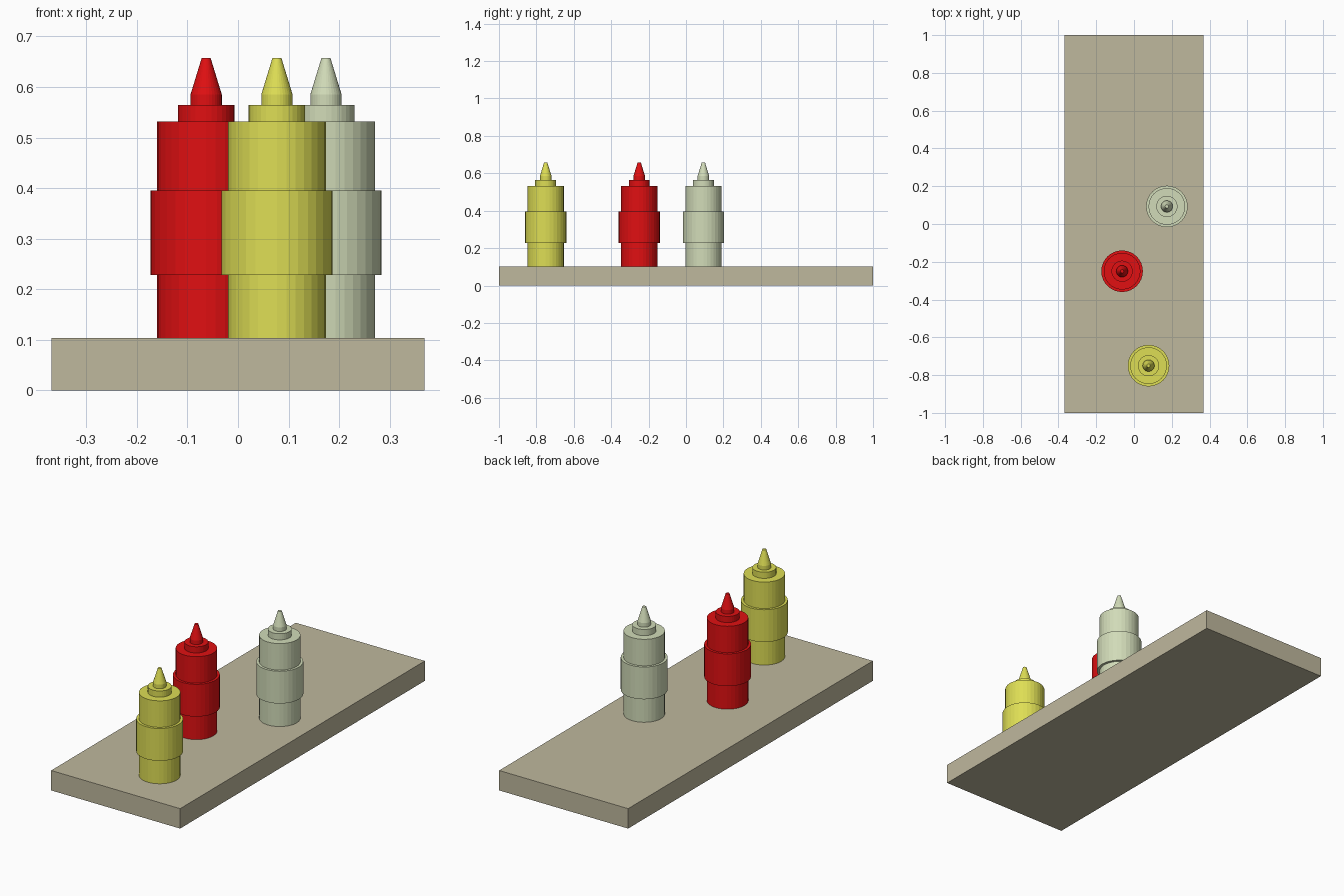
import bpy, bmesh
from math import cos, sin, tau

if "Cube" in bpy.data.objects:
    bpy.data.objects.remove(bpy.data.objects["Cube"])

SIDES = 32


def material(name, rgb):
    m = bpy.data.materials.new(name)
    m.diffuse_color = (*rgb, 1)
    m.use_nodes = True
    m.node_tree.nodes["Principled BSDF"].inputs["Base Color"].default_value = m.diffuse_color
    return m


def add_object(name, bm, mat, location):
    bmesh.ops.recalc_face_normals(bm, faces=bm.faces)
    mesh = bpy.data.meshes.new(name)
    bm.to_mesh(mesh)
    bm.free()
    mesh.materials.append(mat)
    obj = bpy.data.objects.new(name, mesh)
    obj.location = location
    bpy.context.collection.objects.link(obj)
    return obj


def turned(name, profile, mat, location):
    """Closed solid turned around z from (radius, height) points."""
    bm = bmesh.new()
    rings = [[bm.verts.new((r * cos(tau * i / SIDES), r * sin(tau * i / SIDES), z))
              for i in range(SIDES)] for r, z in profile]
    for low, high in zip(rings, rings[1:]):
        for i in range(SIDES):
            j = (i + 1) % SIDES
            bm.faces.new((low[i], low[j], high[j], high[i]))
    bm.faces.new(rings[0][::-1])
    bm.faces.new(rings[-1])
    return add_object(name, bm, mat, location)


# Board
BOARD_TOP = 0.103
bm = bmesh.new()
bmesh.ops.create_cube(bm, size=1)
bmesh.ops.scale(bm, vec=(0.738, 2.0, BOARD_TOP), verts=bm.verts)
add_object("board", bm, material("board_tan", (0.52, 0.48, 0.34)), (0, 0, BOARD_TOP / 2))

# Squeeze bottle parts: radius and height above the ground
PARTS = {
    "body": [(0.097, BOARD_TOP), (0.097, 0.532)],
    "grip_band": [(0.11, 0.228), (0.11, 0.395)],
    "collar": [(0.056, 0.532), (0.056, 0.564)],
    "nozzle": [(0.031, 0.564), (0.031, 0.585), (0.009, 0.657)],
}

# Three bottles standing on the board
BOTTLES = [
    ("red", (0.75, 0.005, 0.006), -0.063, -0.25),
    ("yellow", (0.73, 0.73, 0.09), 0.077, -0.75),
    ("pale", (0.64, 0.71, 0.48), 0.174, 0.093),
]
for colour, rgb, x, y in BOTTLES:
    mat = material(colour + "_plastic", rgb)
    for part, profile in PARTS.items():
        turned(f"{colour}_bottle_{part}", profile, mat, (x, y, 0))
